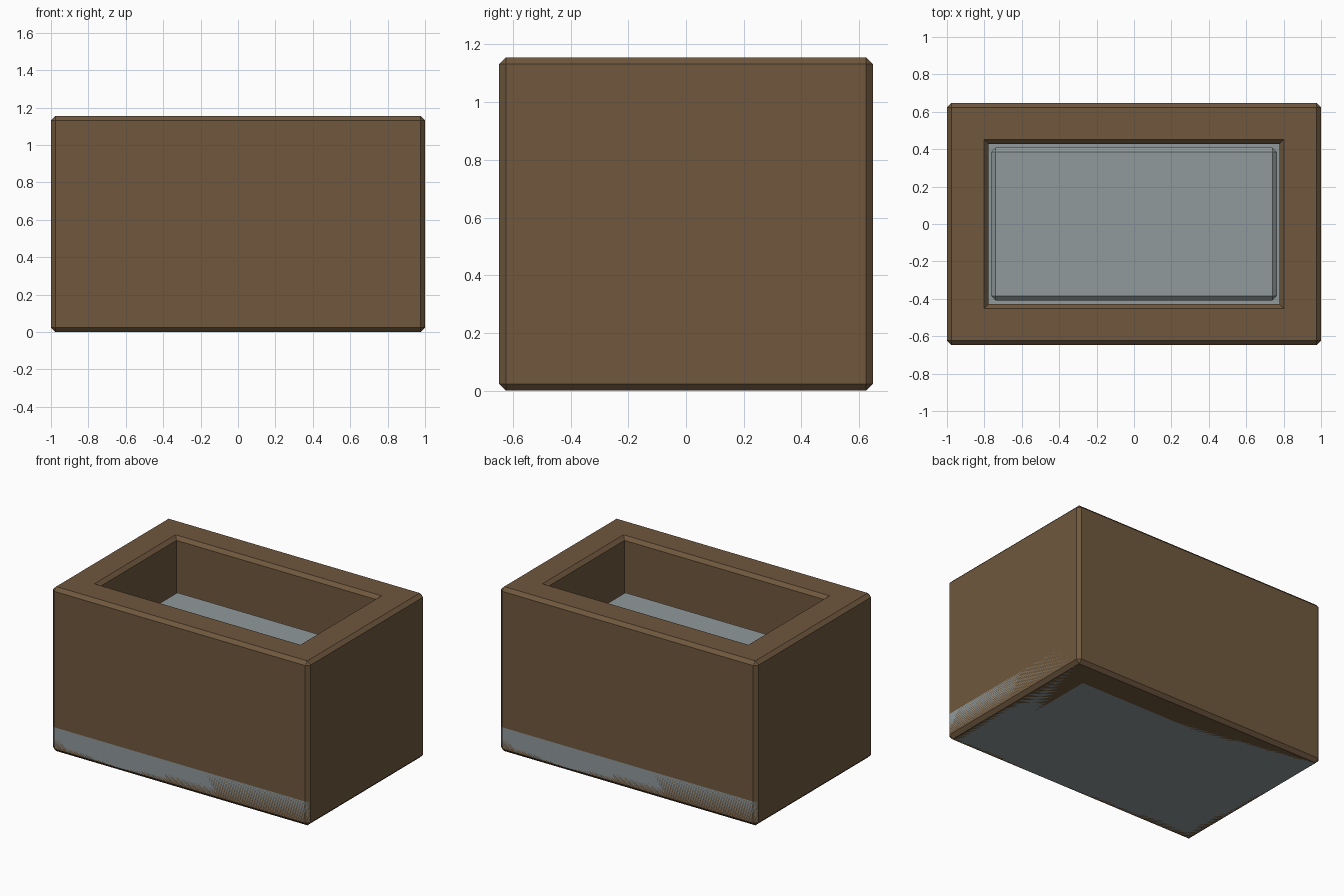
import bpy, bmesh

if "Cube" in bpy.data.objects:
    bpy.data.objects.remove(bpy.data.objects["Cube"])

BEVEL = 0.024


def material(name, colour):
    mat = bpy.data.materials.new(name)
    mat.diffuse_color = (*colour, 1.0)
    mat.use_nodes = True
    mat.node_tree.nodes["Principled BSDF"].inputs["Base Color"].default_value = mat.diffuse_color
    return mat


def finish(name, bm, mat=None):
    bmesh.ops.recalc_face_normals(bm, faces=bm.faces)
    mesh = bpy.data.meshes.new(name)
    bm.to_mesh(mesh)
    bm.free()
    obj = bpy.data.objects.new(name, mesh)
    bpy.context.collection.objects.link(obj)
    if mat:
        mesh.materials.append(mat)
    return obj


def bevel(bm, edges):
    bmesh.ops.bevel(bm, geom=edges, offset=BEVEL, offset_type='OFFSET',
                    segments=1, affect='EDGES', profile=0.5)


def bevelled_box(name, hx, hy, z0, z1, mat=None):
    bm = bmesh.new()
    bmesh.ops.create_cube(bm, size=1)
    for v in bm.verts:
        v.co = (v.co.x * 2 * hx, v.co.y * 2 * hy, z0 + (v.co.z + 0.5) * (z1 - z0))
    bevel(bm, bm.edges[:])
    return finish(name, bm, mat)


def bevelled_ring(name, outer, inner, z0, z1, mat=None):
    bm = bmesh.new()
    corners = [(-1, -1), (1, -1), (1, 1), (-1, 1)]
    loops = [[bm.verts.new((sx * h[0], sy * h[1], z)) for sx, sy in corners]
             for h, z in ((outer, z0), (outer, z1), (inner, z1), (inner, z0))]
    for k in range(4):
        a, b = loops[k], loops[(k + 1) % 4]
        for i in range(4):
            j = (i + 1) % 4
            bm.faces.new((a[i], a[j], b[j], b[i]))
    bmesh.ops.recalc_face_normals(bm, faces=bm.faces)
    inside = set(loops[2] + loops[3])
    # rim, foot and outer corners are bevelled; diagonals and inner corners are not
    chosen = []
    for e in bm.edges:
        d = e.verts[0].co - e.verts[1].co
        vertical = abs(d.z) > 1e-4
        diagonal = abs(d.x) > 1e-4 and abs(d.y) > 1e-4
        if not diagonal and not (vertical and e.verts[0] in inside):
            chosen.append(e)
    bevel(bm, chosen)
    return finish(name, bm, mat)


wood = material("brown", (0.16, 0.097, 0.048))
slate = material("slate", (0.28, 0.32, 0.33))

# Walls of the planter, open top and bottom
bevelled_ring("planter_walls", (1.0, 0.648), (0.777, 0.427), 0.0, 1.155, wood)
# Base slab flush with the walls
bevelled_box("base_slab", 1.0, 0.648, 0.0, 0.2, slate)
# Raised filling inside the walls
bevelled_box("inner_fill", 0.764, 0.409, 0.19, 0.79, slate)
